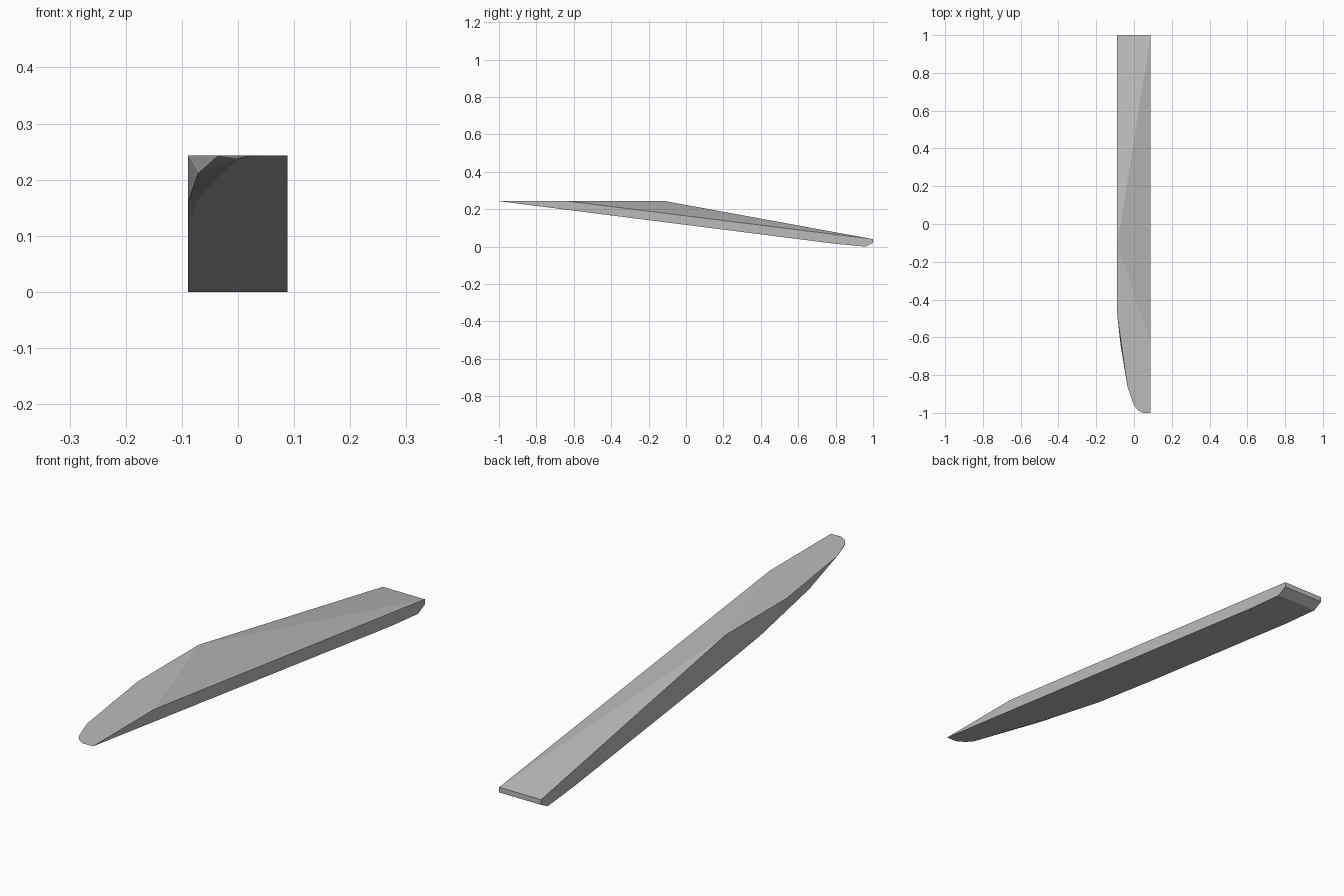
import bpy, bmesh

if "Cube" in bpy.data.objects:
    bpy.data.objects.remove(bpy.data.objects["Cube"])

L, R = -0.089, 0.088      # side walls
TOP = 0.243               # height of the flat deck


def sole(y):
    """Height of the sloping underside at y."""
    return TOP - 0.1267 * (y + 1)


# flat deck: rounded nose, then the edge where the rear slope begins
deck = [(R, -1), (0.045, -1), (0.02, -0.985), (0.0, -0.96),
        (-0.035, -0.86), (L, -0.48), (L, -0.11), (R, -0.63)]
points = [(x, y, TOP) for x, y in deck]

# undercut nose: lower outline on the sloping underside
for x, y in [(0.0, -0.955), (-0.03, -0.74), (-0.07, -0.39), (L, -0.03)]:
    points.append((x, y, sole(y)))

# facet corners between the deck and the lower outline
points += [(-0.071, -0.64, 0.211), (L, -0.32, 0.161)]

# blunt heel with chamfered lower edge
for y, z in [(0.8, sole(0.8)), (0.96, 0.0), (1.0, 0.02), (1.0, 0.04)]:
    points += [(L, y, z), (R, y, z)]

# the body is a convex faceted wedge
bm = bmesh.new()
for p in points:
    bm.verts.new(p)
hull = bmesh.ops.convex_hull(bm, input=bm.verts)
spare = {v for v in hull["geom_interior"] + hull["geom_unused"]
         if isinstance(v, bmesh.types.BMVert) and v.is_valid and not v.link_faces}
bmesh.ops.delete(bm, geom=list(spare), context='VERTS')
bmesh.ops.dissolve_limit(bm, angle_limit=0.01, verts=bm.verts, edges=bm.edges)
bmesh.ops.recalc_face_normals(bm, faces=bm.faces)

mesh = bpy.data.meshes.new("wedge_blade")
bm.to_mesh(mesh)
bm.free()
body = bpy.data.objects.new("wedge_blade", mesh)
bpy.context.collection.objects.link(body)

grey = bpy.data.materials.new("plain_grey")
grey.diffuse_color = (0.5, 0.5, 0.5, 1)
grey.use_nodes = True
grey.node_tree.nodes["Principled BSDF"].inputs["Base Color"].default_value = grey.diffuse_color
mesh.materials.append(grey)
